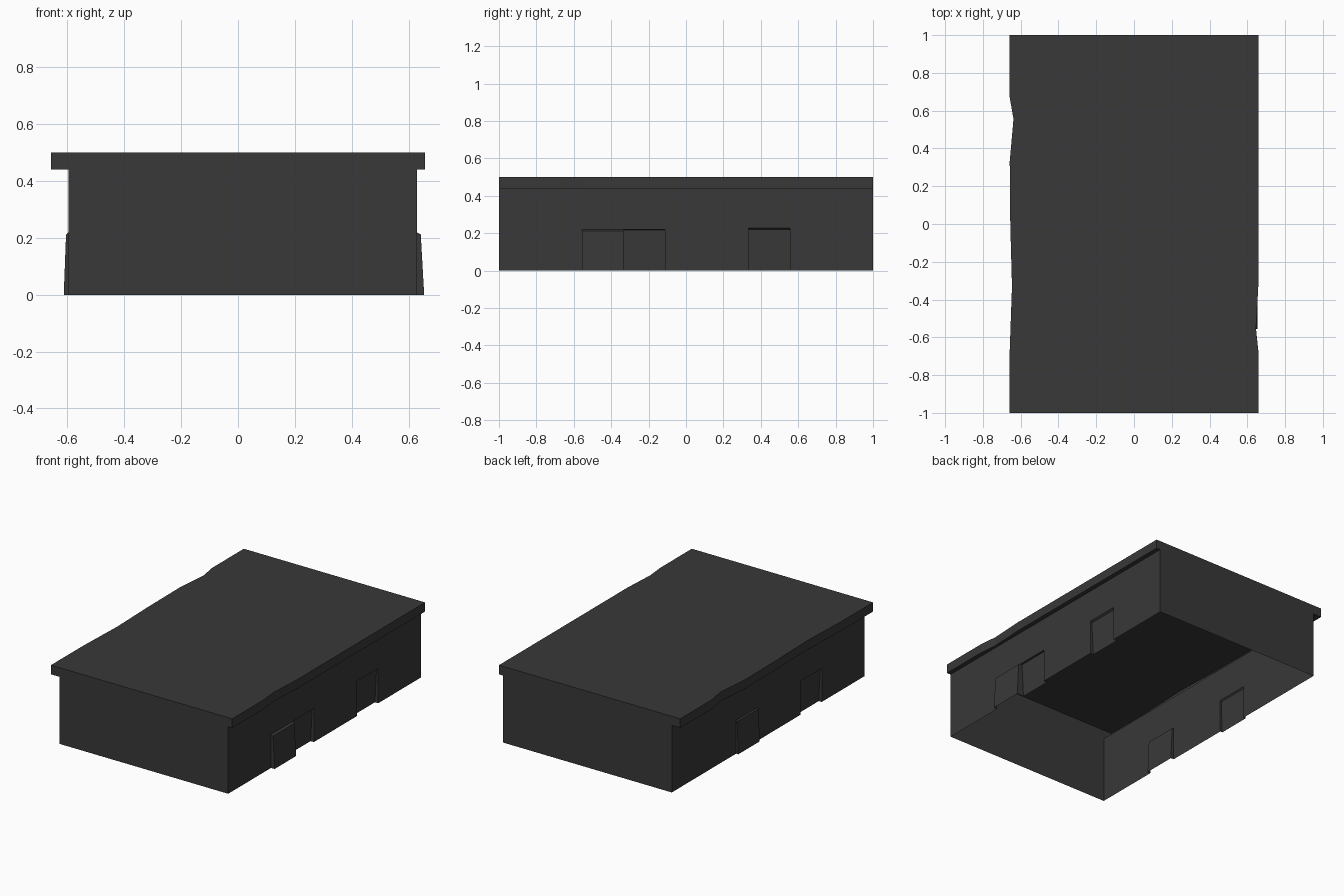
import bpy, bmesh

if "Cube" in bpy.data.objects:
    bpy.data.objects.remove(bpy.data.objects["Cube"])

mat = bpy.data.materials.new("dark_grey")
mat.diffuse_color = (0.04, 0.04, 0.04, 1)
mat.use_nodes = True
mat.node_tree.nodes["Principled BSDF"].inputs["Base Color"].default_value = mat.diffuse_color

WALL_TOP, ROOF_TOP = 0.44, 0.5
N = 1 / 9  # side walls are divided in ninths


def finish(bm, name):
    bmesh.ops.remove_doubles(bm, verts=bm.verts, dist=0.0005)
    bmesh.ops.recalc_face_normals(bm, faces=bm.faces)
    me = bpy.data.meshes.new(name)
    bm.to_mesh(me)
    bm.free()
    me.materials.append(mat)
    ob = bpy.data.objects.new(name, me)
    bpy.context.collection.objects.link(ob)
    return ob


def face(bm, *pts):
    bm.faces.new([bm.verts.new(p) for p in pts])


def side_wall(bm, x, doors):
    """Wall in the x plane; doors = (y0, y1, height, lintel, x at top, x at bottom)."""
    y = -1
    for y0, y1, h, lintel, xt, xb in doors:
        if y0 - y > 0.001:
            face(bm, (x, y, 0), (x, y0, 0), (x, y0, WALL_TOP), (x, y, WALL_TOP))
        # wall above, lintel, tilted door, cheeks
        face(bm, (x, y0, h), (x, y1, h), (x, y1, WALL_TOP), (x, y0, WALL_TOP))
        hd = h - lintel
        face(bm, (x, y0, h), (x, y1, h), (xt, y1, hd), (xt, y0, hd))
        face(bm, (xb, y0, 0), (xb, y1, 0), (xt, y1, hd), (xt, y0, hd))
        for c in (y0, y1):
            face(bm, (x, c, 0), (xb, c, 0), (xt, c, hd), (x, c, h))
        y = y1
    face(bm, (x, y, 0), (x, 1, 0), (x, 1, WALL_TOP), (x, y, WALL_TOP))


# Walls: open at the bottom, doors pushed out or recessed
L, R = -0.597, 0.629
bm = bmesh.new()
side_wall(bm, R, [(-5*N, -3*N, 0.22, 0.008, 0.643, 0.655),
                  (-3*N, -N, 0.22, 0.002, 0.617, 0.605),
                  (3*N, 5*N, 0.228, 0.008, 0.617, 0.605)])
side_wall(bm, L, [(-5*N, -3*N, 0.22, 0.005, -0.585, -0.575),
                  (N, 3*N, 0.22, 0.008, -0.605, -0.613)])
for y in (-1, 1):
    face(bm, (L, y, 0), (R, y, 0), (R, y, WALL_TOP), (L, y, WALL_TOP))
finish(bm, "walls")

# Roof shell: worn long edges, thin lip under the overhang, hollow inside
E = 0.658
right = [(E, -1), (E, -0.67), (0.646, -0.556), (E, -0.33), (E, 1)]
left = [(-E, 1), (-E, 0.67), (-0.638, 0.556), (-E, 0.33), (-0.655, 0),
        (-0.646, -0.33), (-E, -0.67), (-E, -1)]
outline = right + left
bm = bmesh.new()
face(bm, *[(x, y, ROOF_TOP) for x, y in outline])
for (x0, y0), (x1, y1) in zip(outline, outline[1:] + outline[:1]):
    face(bm, (x0, y0, WALL_TOP), (x1, y1, WALL_TOP),
         (x1, y1, ROOF_TOP), (x0, y0, ROOF_TOP))
for edge, wall_x in ((right, R), (left, L)):
    for (x0, y0), (x1, y1) in zip(edge, edge[1:]):
        face(bm, (x0, y0, WALL_TOP), (x1, y1, WALL_TOP),
             (wall_x, y1, WALL_TOP), (wall_x, y0, WALL_TOP))
finish(bm, "roof")
